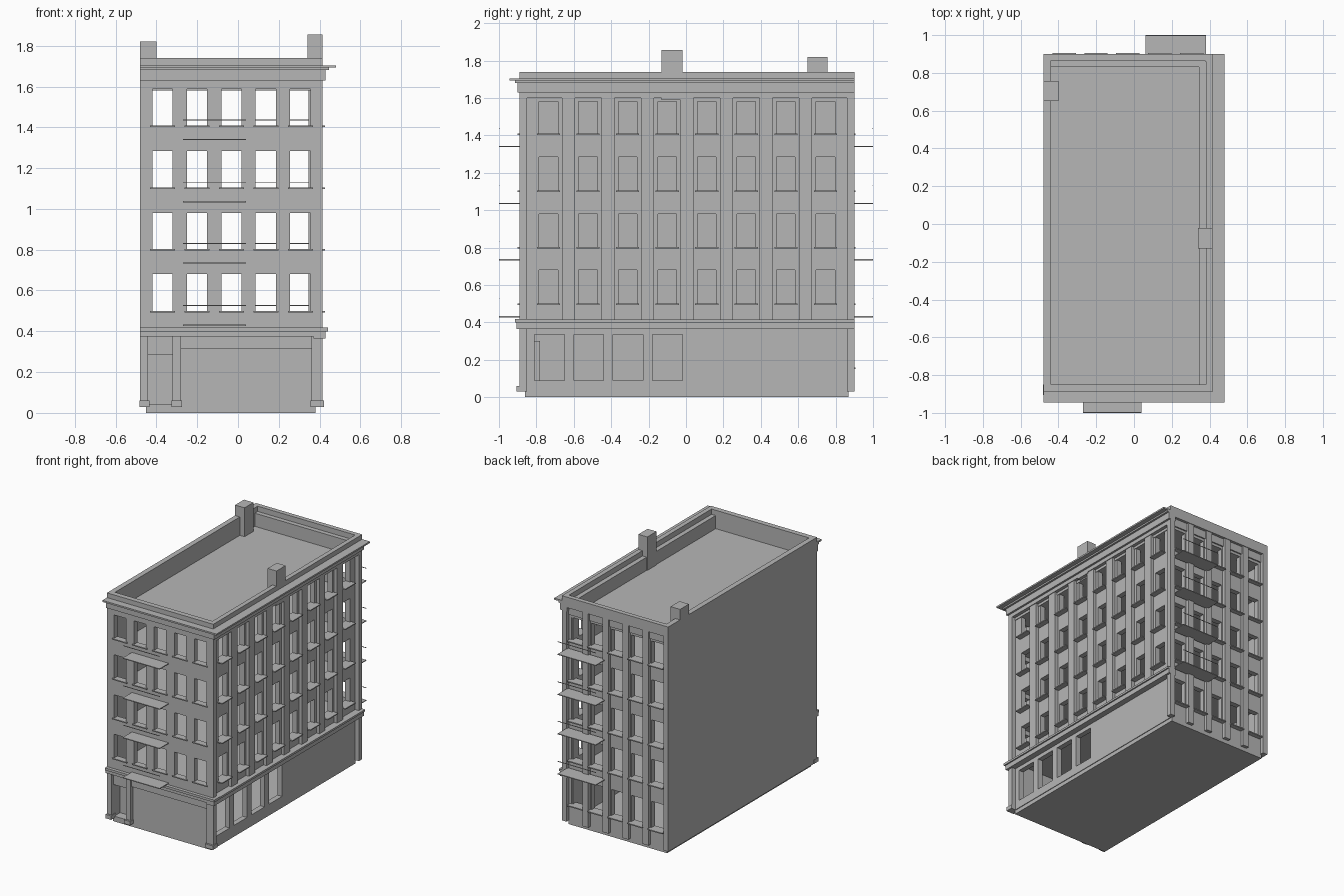
import bpy, bmesh

if "Cube" in bpy.data.objects:
    bpy.data.objects.remove(bpy.data.objects["Cube"])

stone = bpy.data.materials.new("grey_stone")
stone.diffuse_color = (0.47, 0.47, 0.47, 1)
stone.use_nodes = True
stone.node_tree.nodes["Principled BSDF"].inputs["Base Color"].default_value = stone.diffuse_color


def finish(name, bm):
    bmesh.ops.recalc_face_normals(bm, faces=bm.faces)
    me = bpy.data.meshes.new(name)
    bm.to_mesh(me)
    bm.free()
    me.materials.append(stone)
    ob = bpy.data.objects.new(name, me)
    bpy.context.collection.objects.link(ob)
    return ob


def add_box(bm, x0, x1, y0, y1, z0, z1):
    vs = bmesh.ops.create_cube(bm, size=1)["verts"]
    for v in vs:
        v.co = ((x0, x1)[v.co.x > 0], (y0, y1)[v.co.y > 0], (z0, z1)[v.co.z > 0])


def boxes(name, *specs):
    bm = bmesh.new()
    for s in specs:
        add_box(bm, *s)
    return finish(name, bm)


def wall(name, axis, pos, depth, u0, u1, z0, z1, holes):
    """Upright wall with rectangular openings; axis is the wall's normal."""
    us = sorted({u0, u1, *[h[0] for h in holes], *[h[1] for h in holes]})
    zs = sorted({z0, z1, *[h[2] for h in holes], *[h[3] for h in holes]})
    bm = bmesh.new()

    def vert(u, z):
        return bm.verts.new((pos, u, z) if axis == "x" else (u, pos, z))
    grid = [[vert(u, z) for z in zs] for u in us]
    for i in range(len(us) - 1):
        for j in range(len(zs) - 1):
            u, z = (us[i] + us[i + 1]) / 2, (zs[j] + zs[j + 1]) / 2
            if not any(h[0] < u < h[1] and h[2] < z < h[3] for h in holes):
                bm.faces.new((grid[i][j], grid[i + 1][j], grid[i + 1][j + 1], grid[i][j + 1]))
    ext = bmesh.ops.extrude_face_region(bm, geom=bm.faces[:])["geom"]
    moved = [e for e in ext if isinstance(e, bmesh.types.BMVert)]
    bmesh.ops.translate(bm, verts=moved, vec=(depth, 0, 0) if axis == "x" else (0, depth, 0))
    loose = [v for v in bm.verts if not v.link_faces]
    bmesh.ops.delete(bm, geom=loose, context="VERTS")
    return finish(name, bm)


# Window layout
W = 0.05                                          # half window width
floors = [(0.50, 0.68), (0.803, 0.98), (1.105, 1.285), (1.41, 1.588)]
front_x = [-0.37 + 0.169 * i for i in range(5)]
right_y = [-0.735 + 0.2115 * i for i in range(8)]


def openings(centres, rows):
    return [(c - W, c + W, a, b) for c in centres for a, b in rows]


# Main walls
wall("front_wall", "y", -0.89, 0.04, -0.48, 0.415, 0.40, 1.74, openings(front_x, floors))
shop_holes = [(-0.81 + 0.21 * i, -0.65 + 0.21 * i, 0.09, 0.335) for i in range(4)]
wall("right_wall", "x", 0.385, -0.04, -0.85, 0.865, 0.03, 1.70,
     openings(right_y, floors) + shop_holes)
back_rows = [(0.16, 0.36)] + floors
wall("back_wall", "y", 0.87, -0.04, -0.45, 0.38, 0.03, 1.70, openings(front_x, back_rows))
boxes("left_wall", (-0.48, -0.44, -0.85, 0.90, 0.03, 1.74))

# Base, floor slabs and roof
boxes("base", (-0.45, 0.38, -0.86, 0.87, 0, 0.04))
boxes("floor_slabs", *[(-0.45, 0.36, -0.86, 0.86, z - 0.02, z) for z in (0.43, 0.735, 1.035, 1.34)])
boxes("roof", (-0.45, 0.39, -0.86, 0.87, 1.58, 1.60))

# Parapet on the right and back
boxes("parapet", (0.38, 0.415, -0.85, 0.90, 1.60, 1.74), (-0.44, 0.38, 0.865, 0.90, 1.66, 1.74),
      (-0.44, 0.38, 0.865, 0.88, 1.60, 1.66))

# Shallow upright piers between the windows
mid_y = [(a + b) / 2 for a, b in zip(right_y, right_y[1:])]
boxes("right_piers", *[(0.38, 0.41, y - 0.035, y + 0.035, 0.41, 1.64) for y in mid_y])
mid_x = [(a + b) / 2 for a, b in zip(front_x, front_x[1:])]
boxes("back_piers", *[(x - 0.025, x + 0.025, 0.86, 0.895, 0.03, 1.67) for x in mid_x])
boxes("corner_piers", (0.375, 0.415, 0.86, 0.90, 0.03, 1.74), (0.36, 0.415, -0.89, -0.85, 0.03, 0.41),
      (0.375, 0.415, -0.888, -0.85, 0.41, 1.70), (-0.48, -0.44, -0.89, -0.85, 0.03, 0.41),
      (-0.48, -0.44, 0.86, 0.90, 0.03, 1.74))
boxes("pier_feet", (-0.482, -0.435, -0.905, -0.85, 0.03, 0.06), (0.355, 0.422, -0.905, -0.85, 0.03, 0.06),
      (-0.325, -0.275, -0.905, -0.85, 0.03, 0.06))

# Sills under every window
S = 0.062
boxes("front_sills", *[(x - S, x + S, -0.90, -0.86, a - 0.008, a) for x in front_x for a, b in floors])
boxes("right_sills", *[(0.37, 0.426, y - S, y + S, a - 0.008, a) for y in right_y for a, b in floors])
boxes("back_sills", *[(x - S, x + S, 0.85, 0.905, a - 0.008, a) for x in front_x for a, b in back_rows])

# Ledge above the shop, frieze band and crown
boxes("shop_ledge", (-0.48, 0.43, -0.905, -0.85, 0.375, 0.40), (-0.48, 0.44, -0.915, -0.85, 0.40, 0.418),
      (0.37, 0.43, -0.905, 0.90, 0.365, 0.40), (0.37, 0.44, -0.915, 0.90, 0.40, 0.415))
boxes("frieze_band", (-0.48, 0.43, -0.90, -0.86, 1.63, 1.685), (0.37, 0.43, -0.90, 0.90, 1.63, 1.685))
boxes("crown", (-0.48, 0.48, -0.945, -0.85, 1.692, 1.704), (0.38, 0.48, -0.945, 0.90, 1.692, 1.704),
      (-0.48, 0.445, -0.915, -0.86, 1.68, 1.693), (0.38, 0.445, -0.915, 0.90, 1.68, 1.693))

# Shopfront
boxes("shop_panel", (-0.29, 0.37, -0.865, -0.85, 0.03, 0.32))
boxes("shop_sign_board", (-0.28, 0.36, -0.88, -0.85, 0.315, 0.38))
boxes("door_post", (-0.32, -0.28, -0.89, -0.85, 0.03, 0.38))
boxes("door_lintel", (-0.44, -0.32, -0.87, -0.85, 0.285, 0.38))
boxes("door", (-0.44, -0.32, -0.79, -0.78, 0.03, 0.30))
boxes("door_reveal", (-0.32, -0.31, -0.86, -0.78, 0.03, 0.30))

# Balconies with a thin hand rail, front and back
specs = []
for z in (0.43, 0.735, 1.035, 1.34):
    for x0, x1, ya, yb, r in ((-0.27, 0.04, -1.0, -0.88, -1.0), (0.06, 0.38, 0.88, 1.0, 0.996)):
        specs += [(x0, x1, ya, yb, z - 0.003, z + 0.003),
                  (x0, x1, r, r + 0.004, z + 0.094, z + 0.098)]
boxes("balconies", *specs)

# Chimneys
boxes("chimneys", (-0.48, -0.40, 0.65, 0.757, 1.59, 1.82), (0.34, 0.415, -0.13, -0.02, 1.59, 1.855))
